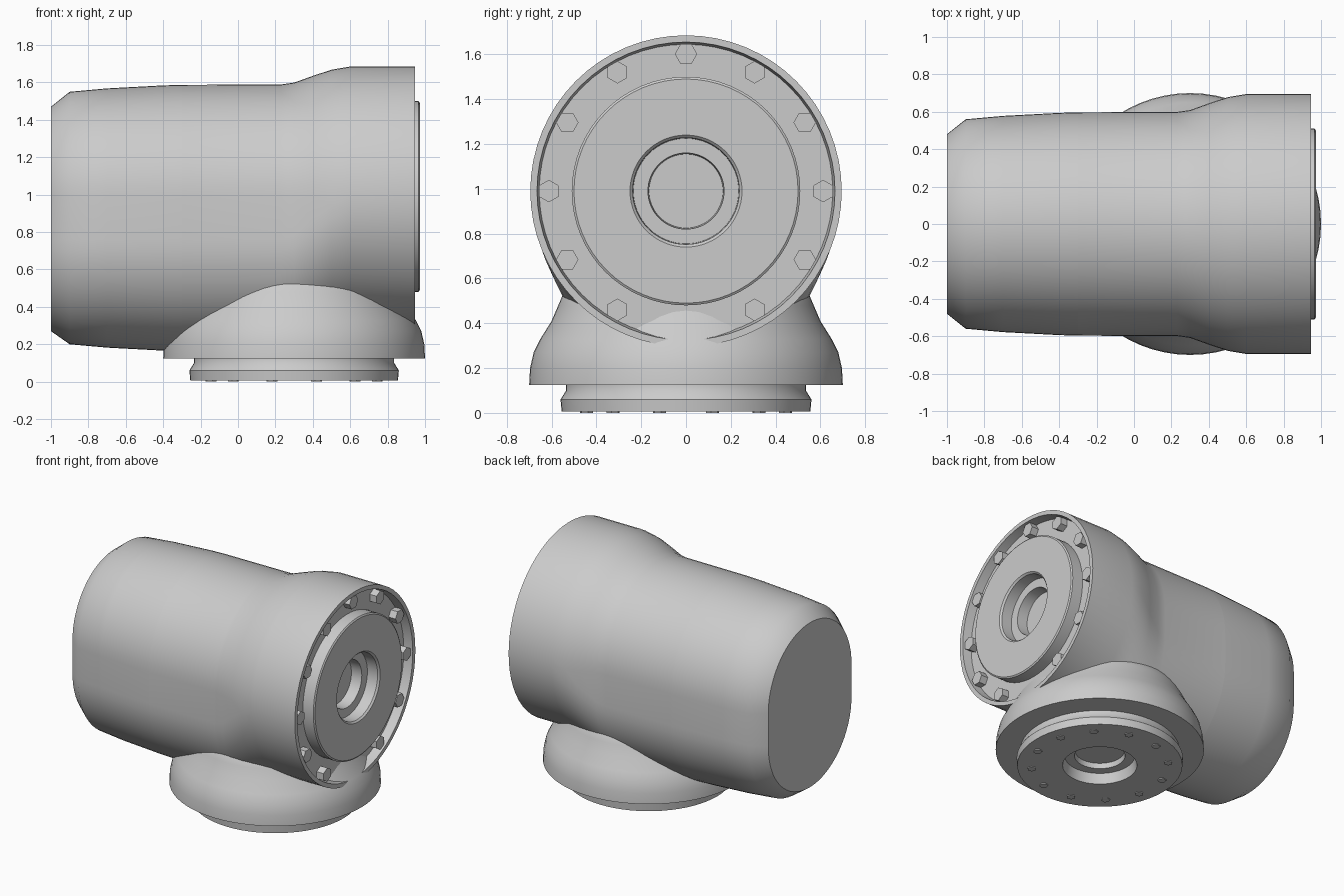
import bpy
import bmesh
from math import cos, sin, pi, radians
from mathutils import Matrix, Vector

cube = bpy.data.objects.get("Cube")
if cube:
    bpy.data.objects.remove(cube, do_unlink=True)

grey = bpy.data.materials.new("cast grey")
grey.use_nodes = True
colour = (0.6, 0.6, 0.6, 1)
grey.diffuse_color = colour
grey.node_tree.nodes["Principled BSDF"].inputs["Base Color"].default_value = colour

# Local frames: section in u, v and height along the axis
ALONG_X = Matrix(((0, 0, 1, 0), (1, 0, 0, 0), (0, 1, 0, 0.99), (0, 0, 0, 1)))
ALONG_Z = Matrix.Translation((0.3, 0, 0))
HALF = 32


def loft(name, sections, frame, smooth=35):
    """Skin round or obround sections: (height, radius[, downward stretch])."""
    bm = bmesh.new()
    rings = []
    for h, r, *rest in sections:
        drop = rest[0] if rest else 0
        ring = []
        for side in (0, 1):
            for i in range(HALF + 1):
                a = pi * (side + i / HALF)
                p = Vector((r * cos(a), r * sin(a) - side * drop, h))
                ring.append(bm.verts.new(frame @ p))
        rings.append(ring)
    for low, high in zip(rings, rings[1:]):
        for i in range(len(low)):
            j = (i + 1) % len(low)
            bm.faces.new((low[i], low[j], high[j], high[i]))
    bm.faces.new(rings[0][::-1])
    bm.faces.new(rings[-1])
    bmesh.ops.remove_doubles(bm, verts=bm.verts, dist=0.0001)
    bmesh.ops.recalc_face_normals(bm, faces=bm.faces)
    return finish(name, bm, smooth)


def finish(name, bm, smooth=None):
    mesh = bpy.data.meshes.new(name)
    bm.to_mesh(mesh)
    bm.free()
    mesh.materials.append(grey)
    ob = bpy.data.objects.new(name, mesh)
    bpy.context.collection.objects.link(ob)
    if smooth:
        bpy.ops.object.select_all(action="DESELECT")
        ob.select_set(True)
        bpy.context.view_layer.objects.active = ob
        bpy.ops.object.shade_smooth_by_angle(angle=radians(smooth))
    return ob


def bolt_circle(name, frame, radius, size, bottom, top, angles):
    """Hexagonal bolt heads set around an axis."""
    bm = bmesh.new()
    for a in angles:
        place = (frame @ Matrix.Rotation(radians(a), 4, "Z")
                 @ Matrix.Translation((radius, 0, (bottom + top) / 2)))
        bmesh.ops.create_cone(bm, cap_ends=True, segments=6, radius1=size,
                              radius2=size, depth=top - bottom, matrix=place)
    return finish(name, bm)


# Obround rear cover, chamfered at its closed end
loft("rear_cover", [(-1, 0.48, 0.24), (-0.9, 0.56, 0.23), (-0.7, 0.578, 0.23),
                    (-0.4, 0.594, 0.23), (-0.3, 0.597, 0.23)], ALONG_X)

# Housing flares from the obround into a round flange with a recessed face
loft("housing", [(-0.3, 0.597, 0.23), (0.23, 0.599, 0.23), (0.3, 0.609, 0.21),
                 (0.4, 0.645, 0.13), (0.5, 0.678, 0.05), (0.6, 0.695),
                 (0.945, 0.695), (0.945, 0.665), (0.88, 0.655),
                 (0.88, 0.45), (0.79, 0.45)], ALONG_X)

# Output boss with a stepped bore
loft("output_boss", [(0.78, 0.51), (0.965, 0.51), (0.972, 0.5), (0.972, 0.25),
                     (0.96, 0.238), (0.88, 0.235), (0.88, 0.17),
                     (0.80, 0.165)], ALONG_X)
bolt_circle("flange_bolts", ALONG_X, 0.612, 0.05, 0.86, 0.935,
            [a for a in range(0, 360, 30) if a != 270])

# Domed base saddle under the housing
loft("base_dome", [(0.125, 0.5), (0.125, 0.7), (0.2, 0.696), (0.27, 0.68),
                   (0.33, 0.65), (0.41, 0.6), (0.48, 0.57), (0.55, 0.54),
                   (0.6, 0.48)], ALONG_Z)

# Mounting ring with a stepped bore opening downward
loft("mounting_ring", [(0.118, 0.165), (0.08, 0.17), (0.08, 0.235), (0.006, 0.25),
                       (0.006, 0.555), (0.06, 0.56), (0.1, 0.535),
                       (0.13, 0.535)], ALONG_Z)
bolt_circle("mounting_bolts", ALONG_Z, 0.46, 0.03, 0, 0.04, range(15, 375, 30))
